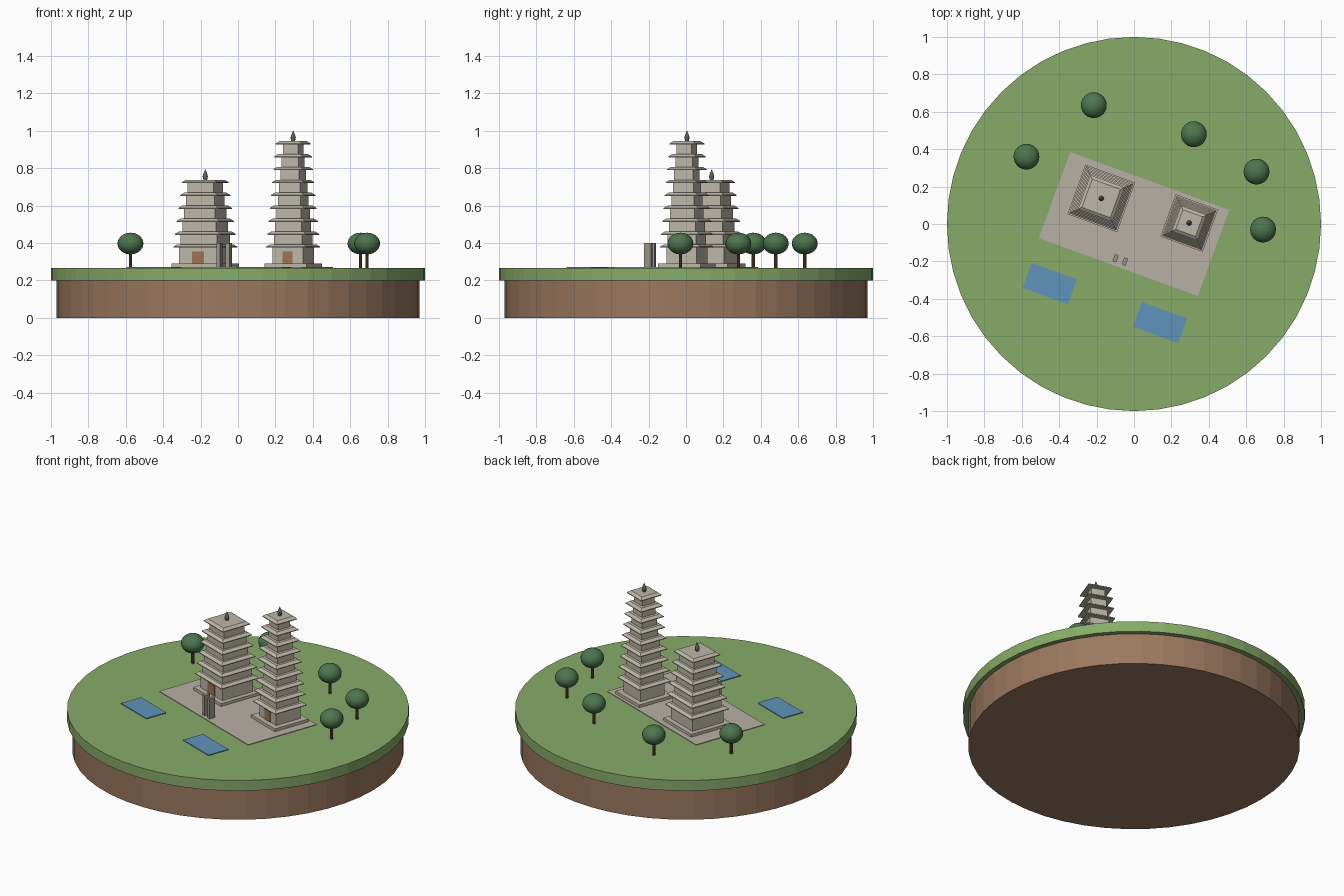
import bpy, math
from mathutils import Matrix, Vector

if "Cube" in bpy.data.objects:
    bpy.data.objects.remove(bpy.data.objects["Cube"])


def material(name, r, g, b):
    m = bpy.data.materials.new(name)
    m.use_nodes = True
    m.diffuse_color = (r, g, b, 1)
    m.node_tree.nodes["Principled BSDF"].inputs["Base Color"].default_value = (r, g, b, 1)
    return m


GRASS = material("grass_green", .245, .41, .14)
SOIL = material("soil_brown", .33, .19, .115)
PAVING = material("paving_grey", .48, .435, .38)
STONE = material("pale_stone", .515, .475, .395)
WATER = material("water_blue", .115, .296, .50)
LEAF = material("leaf_green", .075, .18, .078)
BARK = material("bark_brown", .156, .07, .035)
DOOR = material("door_wood", .35, .17, .085)
FINIAL = material("dark_grey", .13, .12, .105)
PILLAR = material("pillar_grey", .32, .30, .25)

GROUND = 0.267
TURN = Matrix.Rotation(math.radians(-20), 4, 'Z')


def stack(name, mat, rings, sides, x=0, y=0, turn=0.0):
    """Prism built from (radius, z) rings; a radius of 0 makes a tip."""
    verts, faces, rows = [], [], []
    for r, z in rings:
        n = sides if r > 0 else 1
        rows.append(list(range(len(verts), len(verts) + n)))
        for i in range(n):
            a = turn + 2 * math.pi * i / sides
            verts.append((x + r * math.cos(a), y + r * math.sin(a), z))
    for low, high in zip(rows, rows[1:]):
        for i in range(sides):
            j = (i + 1) % sides
            faces.append((low[i], low[j], high[j], high[i]) if len(high) > 1
                         else (low[i], low[j], high[0]))
    faces.append(rows[0][::-1])
    if len(rows[-1]) > 1:
        faces.append(rows[-1])
    mesh = bpy.data.meshes.new(name)
    mesh.from_pydata(verts, [], faces)
    mesh.materials.append(mat)
    ob = bpy.data.objects.new(name, mesh)
    bpy.context.collection.objects.link(ob)
    return ob


def box(name, mat, x, y, w, d, z0, z1):
    """Box turned with the temple grounds, centred at x, y."""
    bpy.ops.mesh.primitive_cube_add(size=1)
    ob = bpy.context.object
    ob.name = name
    ob.data.materials.append(mat)
    ob.data.transform(Matrix.Translation((x, y, (z0 + z1) / 2)) @ TURN
                      @ Matrix.Diagonal((w, d, z1 - z0, 1)))
    return ob


def square(name, mat, x, y, rings):
    """Four-sided stack given by side lengths."""
    return stack(name, mat, [(s / math.sqrt(2), z) for s, z in rings], 4, x, y,
                 math.radians(25))


def local(x, y, dx, dy):
    v = TURN @ Vector((dx, dy, 0))
    return x + v.x, y + v.y


def pagoda(name, x, y, tiers, plinth, body, eave, door_width):
    floor = GROUND + 0.022
    square(name + "_plinth", STONE, x, y, [(plinth, GROUND), (plinth, floor)])
    z = floor
    for i in range(tiers):
        t = i / (tiers - 1)
        b = body[0] + (body[1] - body[0]) * t
        e = eave[0] + (eave[1] - eave[0]) * t
        top = 0.393 + 0.069 * i
        square(f"{name}_storey_{i + 1}", STONE, x, y, [(b, z), (b, top - .015)])
        square(f"{name}_roof_{i + 1}", STONE, x, y,
               [(e, top - .018), (e, top - .013), (e - .034, top)])
        z = top
    stack(name + "_finial", FINIAL,
          [(.010, z), (.014, z + .018), (.011, z + .03), (0, z + .057)], 12, x, y)
    dx, dy = local(x, y, 0, -body[0] / 2)
    box(name + "_door", DOOR, dx, dy, door_width, .008, floor, floor + .066)


# Island
stack("soil_base", SOIL, [(.97, 0), (.97, .2)], 48)
stack("grass_disc", GRASS, [(1, .2), (1, GROUND)], 48)

# Temple grounds
box("plaza", PAVING, 0, 0, .905, .49, GROUND - .01, GROUND + .004)
for i, (x, y) in enumerate([(-.45, -.319), (.139, -.527)]):
    box(f"pond_{i + 1}", WATER, x, y, .257, .142, GROUND - .01, GROUND + .005)
for side, dx in (("right", -.03), ("left", .023)):
    x, y = local(0, 0, dx, -.206)
    box(side + "_gate_pillar", PILLAR, x, y, .021, .04, GROUND, .4)

# Pagodas
pagoda("broad_pagoda", -.175, .137, 6, .282, (.22, .148), (.267, .195), .068)
pagoda("slender_pagoda", .295, .005, 9, .24, (.172, .085), (.225, .146), .057)

# Trees
for i, (x, y) in enumerate([(-.575, .36), (-.215, .635), (.32, .48),
                            (.655, .28), (.69, -.03)]):
    stack(f"trunk_{i + 1}", BARK, [(.009, GROUND), (.009, .36)], 10, x, y)
    bpy.ops.mesh.primitive_uv_sphere_add(segments=24, ring_count=16, radius=1)
    crown = bpy.context.object
    crown.name = f"crown_{i + 1}"
    crown.data.transform(Matrix.Translation((x, y, .397))
                         @ Matrix.Diagonal((.069, .069, .058, 1)))
    crown.data.materials.append(LEAF)
    bpy.ops.object.shade_smooth()
